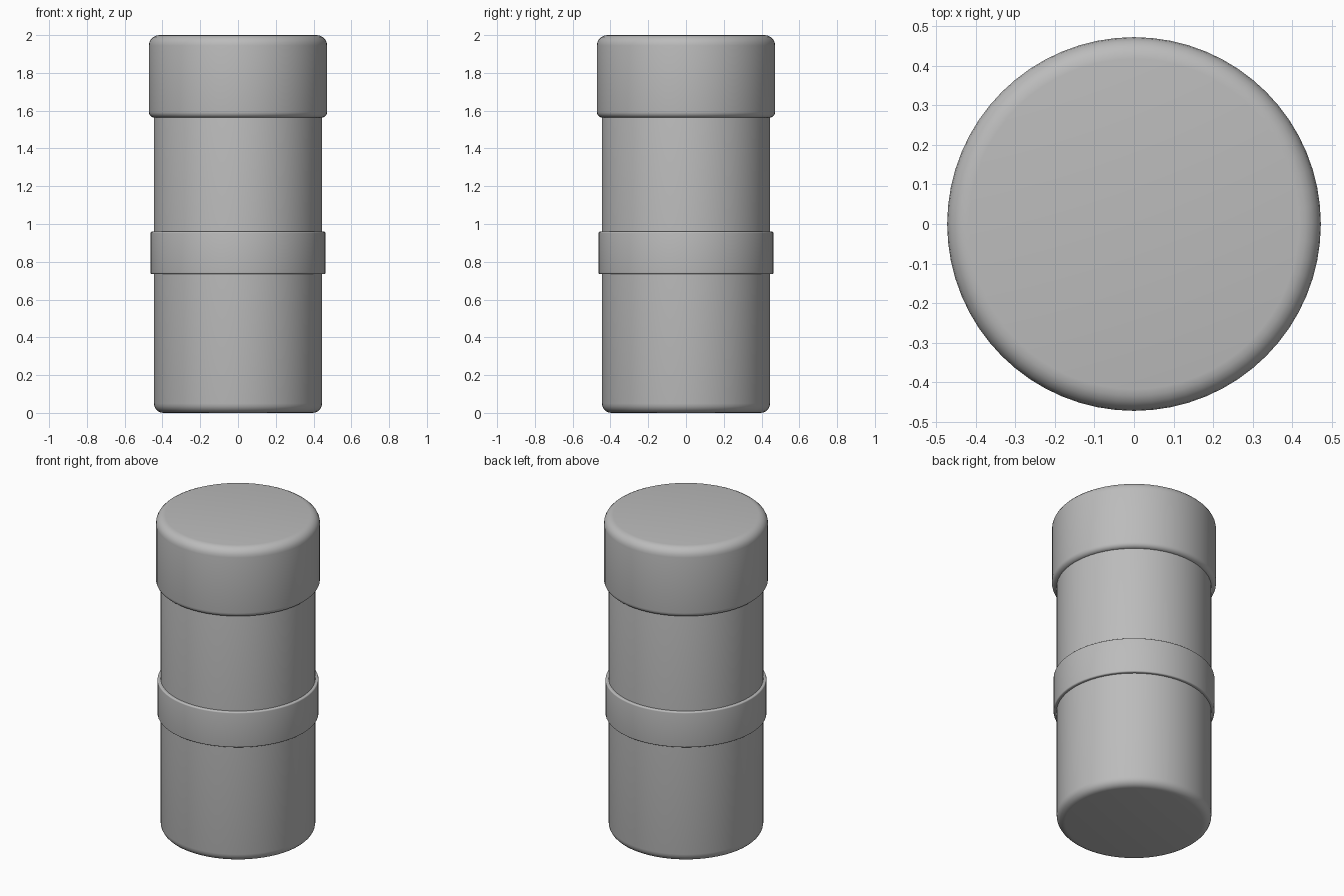
import bpy
import math

if "Cube" in bpy.data.objects:
    bpy.data.objects.remove(bpy.data.objects["Cube"])

SEGMENTS = 64

grey = bpy.data.materials.new("plain_grey")
grey.diffuse_color = (0.5, 0.5, 0.5, 1)
grey.use_nodes = True
grey.node_tree.nodes["Principled BSDF"].inputs["Base Color"].default_value = grey.diffuse_color


def rounded_cylinder(name, radius, bottom, top, bottom_round, top_round):
    """Lathe a closed cylinder with rounded rims."""
    profile = []
    for z, r, side in ((bottom, bottom_round, -1), (top, top_round, 1)):
        arc = []
        for i in range(6):
            a = math.radians(90 * i / 5)
            arc.append((radius - r + r * math.cos(a), z - side * r * (1 - math.sin(a))))
        profile += arc[::-1] if side < 0 else arc

    verts = [(r * math.cos(2 * math.pi * s / SEGMENTS),
              r * math.sin(2 * math.pi * s / SEGMENTS), z)
             for r, z in profile for s in range(SEGMENTS)]
    faces = []
    for ring in range(len(profile) - 1):
        a, b = ring * SEGMENTS, (ring + 1) * SEGMENTS
        for s in range(SEGMENTS):
            n = (s + 1) % SEGMENTS
            faces.append((a + s, a + n, b + n, b + s))
    last = (len(profile) - 1) * SEGMENTS
    faces.append(tuple(reversed(range(SEGMENTS))))
    faces.append(tuple(range(last, last + SEGMENTS)))

    mesh = bpy.data.meshes.new(name)
    mesh.from_pydata(verts, [], faces)
    mesh.materials.append(grey)
    obj = bpy.data.objects.new(name, mesh)
    bpy.context.collection.objects.link(obj)
    bpy.ops.object.select_all(action='DESELECT')
    obj.select_set(True)
    bpy.context.view_layer.objects.active = obj
    bpy.ops.object.shade_smooth_by_angle(angle=math.radians(35))
    return obj


# Main container, raised middle band and overhanging lid
rounded_cylinder("body", 0.445, 0.0, 1.60, 0.05, 0.02)
rounded_cylinder("middle_band", 0.463, 0.735, 0.96, 0.008, 0.008)
rounded_cylinder("lid", 0.472, 1.563, 2.0, 0.03, 0.055)
